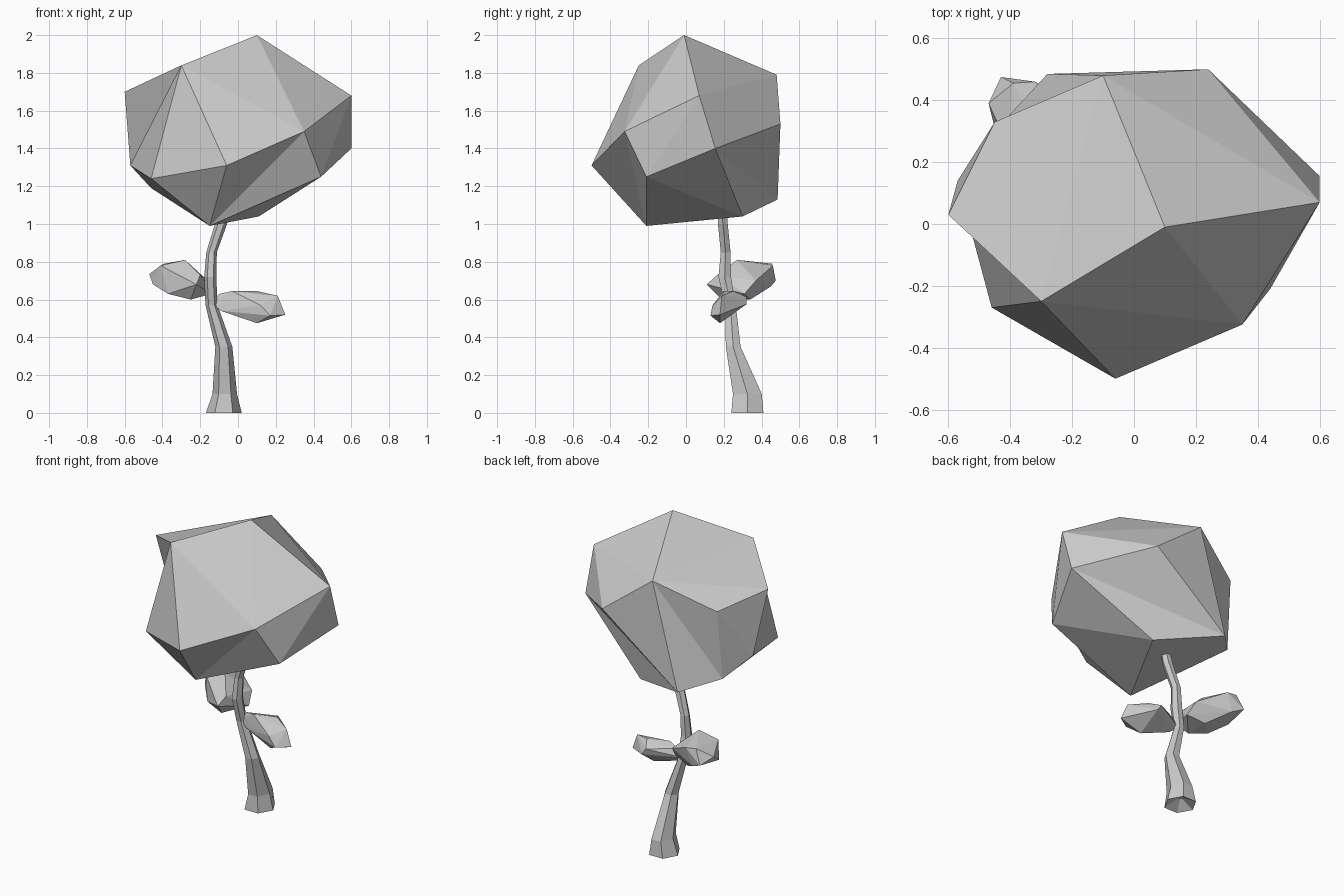
import bpy
import bmesh
import math
from mathutils import Vector

default_cube = bpy.data.objects.get("Cube")
if default_cube:
    bpy.data.objects.remove(default_cube, do_unlink=True)

# One plain grey for the whole plant
grey = bpy.data.materials.new("plain grey")
grey.use_nodes = True
grey.diffuse_color = (0.6, 0.6, 0.6, 1)
shader = next(n for n in grey.node_tree.nodes if n.type == "BSDF_PRINCIPLED")
shader.inputs["Base Color"].default_value = grey.diffuse_color
shader.inputs["Roughness"].default_value = 0.9


def add_object(name, bm):
    """Turn a bmesh into a flat-shaded object with the shared material."""
    bmesh.ops.recalc_face_normals(bm, faces=bm.faces[:])
    mesh = bpy.data.meshes.new(name)
    bm.to_mesh(mesh)
    bm.free()
    mesh.materials.append(grey)
    obj = bpy.data.objects.new(name, mesh)
    bpy.context.scene.collection.objects.link(obj)
    return obj


def faceted_lump(name, corners, folds=()):
    """Wrap corner points in a faceted skin, then turn chosen edges into creases."""
    bm = bmesh.new()
    verts = [bm.verts.new(corner) for corner in corners]
    bmesh.ops.convex_hull(bm, input=verts)
    for start, end in folds:
        edge = bm.edges.get((verts[corners.index(start)],
                             verts[corners.index(end)]))
        if edge:
            bmesh.utils.edge_rotate(edge, True)
    loose = [v for v in bm.verts if not v.link_faces]
    bmesh.ops.delete(bm, geom=loose, context="VERTS")
    return add_object(name, bm)


def tapered_stem(name, rings, sides=6):
    """Skin a polygonal tube through rings of (centre, half width, half depth)."""
    bm = bmesh.new()
    loops = []
    for centre, half_width, half_depth in rings:
        loop = []
        for i in range(sides):
            angle = math.tau * i / sides
            offset = Vector((math.cos(angle) * half_width,
                             math.sin(angle) * half_depth, 0))
            loop.append(bm.verts.new(Vector(centre) + offset))
        loops.append(loop)
    for lower, upper in zip(loops, loops[1:]):
        for i in range(sides):
            j = (i + 1) % sides
            bm.faces.new((lower[i], lower[j], upper[j], upper[i]))
    bm.faces.new(loops[0][::-1])
    bm.faces.new(loops[-1])
    return add_object(name, bm)


# Crown: one large irregular gem of foliage, with a few inward creases
peak = (.1, -.01, 2)
back_shoulder = (-.1, .48, 1.79)
right_shoulder = (-.6, .03, 1.7)
back_right_shoulder = (-.45, .33, 1.63)
back_left_corner = (.24, .5, 1.53)
front_tip = (-.06, -.5, 1.31)
left_chin = (.44, -.21, 1.25)
right_chin = (-.46, -.27, 1.24)
back_right_chin = (-.28, .485, 1.13)
back_chin = (.11, .3, 1.04)
faceted_lump("crown", [
    peak, back_shoulder, right_shoulder, back_right_shoulder,
    back_left_corner, front_tip, left_chin, right_chin,
    back_right_chin, back_chin,
    (-.3, -.25, 1.84), (.6, .07, 1.68), (.35, -.325, 1.49),
    (.6, .155, 1.4), (-.57, .14, 1.31), (-.46, .29, 1.19),
    (-.15, -.21, .99),
], folds=[
    (right_shoulder, right_chin),
    (front_tip, left_chin),
    (back_right_shoulder, back_right_chin),
    (back_left_corner, back_chin),
    (peak, right_shoulder),
])

# Trunk: flared foot hollowed underneath, bending up into the crown
tapered_stem("trunk", [
    ((-.08, .32, .05), .01, .01),
    ((-.075, .325, 0), .095, .098),
    ((-.07, .325, .1), .065, .088),
    ((-.075, .25, .35), .045, .045),
    ((-.14, .235, .57), .032, .033),
    ((-.147, .205, .72), .032, .038),
    ((-.14, .21, .85), .028, .03),
    ((-.09, .195, 1), .032, .03),
    ((-.07, .19, 1.1), .03, .027),
])

# Lower leaf clump, long and low on the left side
faceted_lump("left_leaf_clump", [
    (-.14, .23, .58), (-.09, .21, .54), (-.1, .23, .63),
    (-.03, .2, .645), (.1, .25, .645), (.21, .19, .62),
    (.25, .18, .52), (.1, .18, .475), (.17, .13, .515),
    (.12, .14, .57), (.06, .32, .615), (.09, .32, .575),
])

# Upper leaf clump, rounder, reaching back on the right side
faceted_lump("right_leaf_clump", [
    (-.47, .39, .735), (-.43, .475, .7), (-.39, .455, .79),
    (-.28, .27, .81), (-.41, .26, .78), (-.22, .11, .68),
    (-.2, .165, .73), (-.25, .19, .6), (-.37, .22, .63),
    (-.45, .31, .68), (-.25, .34, .6), (-.16, .37, .7),
    (-.14, .31, .63), (-.32, .46, .78), (-.36, .45, .67),
])
